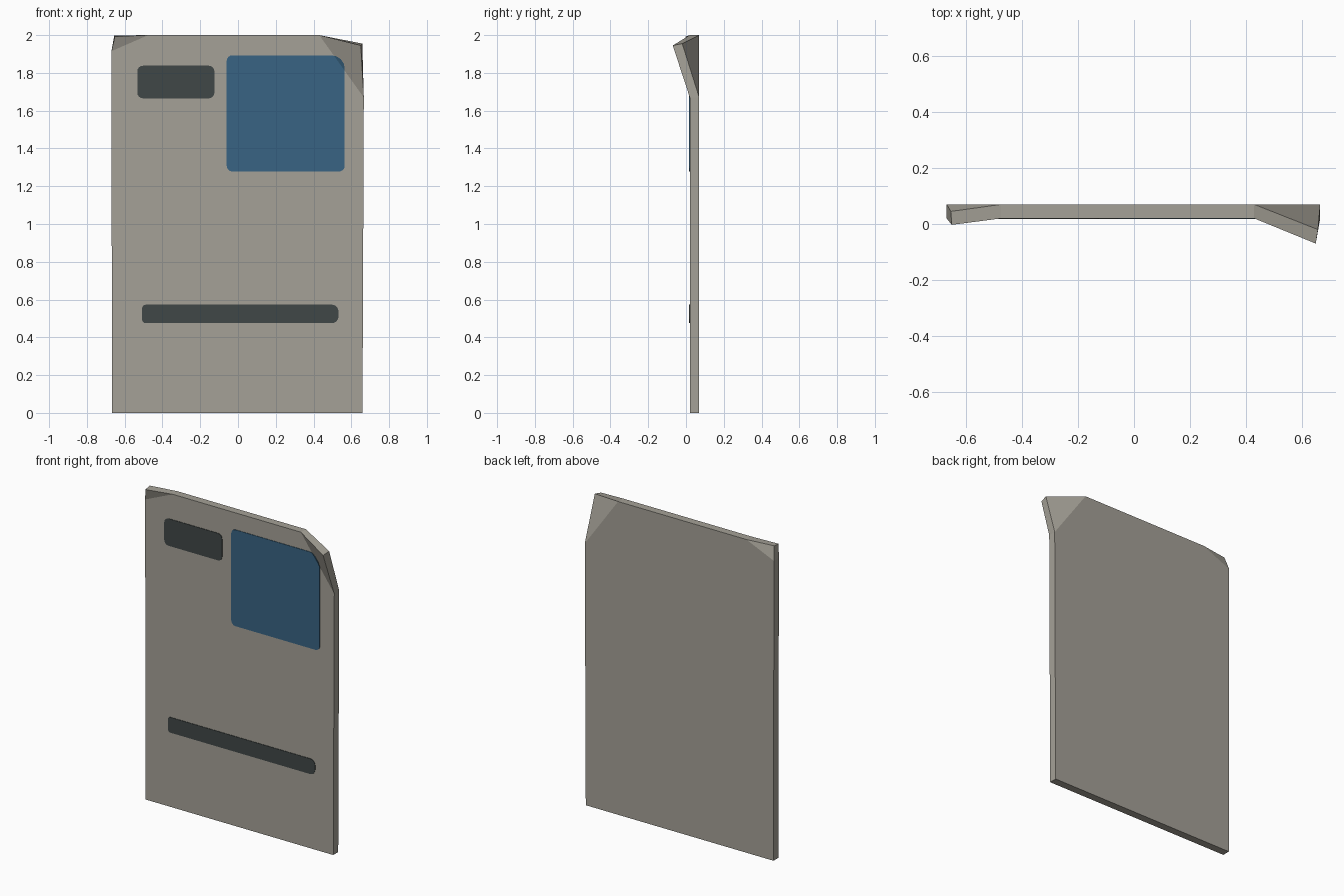
import bpy, bmesh, math
from mathutils import Vector

if "Cube" in bpy.data.objects:
    bpy.data.objects.remove(bpy.data.objects["Cube"])

FRONT, BACK = 0.02, 0.07


def material(name, rgb):
    m = bpy.data.materials.new(name)
    m.diffuse_color = (*rgb, 1)
    m.use_nodes = True
    m.node_tree.nodes["Principled BSDF"].inputs["Base Color"].default_value = m.diffuse_color
    return m


GREY = material("warm_grey", (0.376, 0.356, 0.309))
BLUE = material("blue", (0.04, 0.127, 0.227))
DARK = material("charcoal", (0.051, 0.063, 0.063))


def finish(bm, name, mat):
    bmesh.ops.recalc_face_normals(bm, faces=bm.faces[:])
    mesh = bpy.data.meshes.new(name)
    bm.to_mesh(mesh)
    bm.free()
    mesh.materials.append(mat)
    ob = bpy.data.objects.new(name, mesh)
    bpy.context.collection.objects.link(ob)
    return ob


# Card outline: (x, z), walking round from bottom left; the tips bend forward
outline = [(-0.667, 0), (0.659, 0), (0.666, 1.67), None, (0.43, 2.0),
           (-0.475, 2.0), None, (-0.67, 1.915)]
tips = {3: (Vector((0.65, -0.07, 1.945)), Vector((0.658, -0.02, 1.955))),
        6: (Vector((-0.652, -0.003, 1.992)), Vector((-0.655, 0.045, 1.998)))}

bm = bmesh.new()
layers = []
for side, y in enumerate((FRONT, BACK)):
    vs = [bm.verts.new(tips[i][side] if p is None else (p[0], y, p[1]))
          for i, p in enumerate(outline)]
    bm.faces.new([vs[i] for i in (0, 1, 2, 4, 5, 7)])
    bm.faces.new([vs[i] for i in (2, 3, 4)])      # large bent corner
    bm.faces.new([vs[i] for i in (5, 6, 7)])      # small bent corner
    layers.append(vs)
n = len(outline)
for i in range(n):
    j = (i + 1) % n
    bm.faces.new((layers[0][i], layers[0][j], layers[1][j], layers[1][i]))
finish(bm, "card_with_bent_corners", GREY)

# Plane of the large bent corner, used to wrap the painted panel over the fold
A, B = Vector((0.43, FRONT, 2.0)), Vector((0.666, FRONT, 1.67))
fold_n = (B - A).cross(tips[3][0] - A)
cut_n = Vector((0.33, 0, 0.236)).normalized()


def painted_panel(name, mat, x0, x1, z0, z1, radii):
    """Thin rounded rectangle; radii run from top right anticlockwise."""
    bm = bmesh.new()
    corners = [(x1, z1, -1, -1), (x0, z1, 1, -1), (x0, z0, 1, 1), (x1, z0, -1, 1)]
    pts = []
    for k, ((x, z, sx, sz), r) in enumerate(zip(corners, radii)):
        for s in range(5):
            a = math.pi / 2 * (k + s / 4)
            pts.append((x + sx * r + r * math.cos(a), FRONT, z + sz * r + r * math.sin(a)))
    bm.faces.new([bm.verts.new(p) for p in pts])
    bmesh.ops.bisect_plane(bm, geom=bm.verts[:] + bm.edges[:] + bm.faces[:],
                           plane_co=A, plane_no=cut_n)
    for v in bm.verts:
        if (v.co - A).dot(cut_n) > 1e-5:
            d = v.co - A
            v.co.y = A.y - (fold_n.x * d.x + fold_n.z * d.z) / fold_n.y
    # thicken slightly forward
    ext = bmesh.ops.extrude_face_region(bm, geom=bm.faces[:], use_keep_orig=True)
    for g in ext["geom"]:
        if isinstance(g, bmesh.types.BMVert):
            g.co.y -= 0.003
    finish(bm, name, mat)


painted_panel("blue_panel", BLUE, -0.06, 0.565, 1.278, 1.893, (0.07, 0.03, 0.03, 0.03))
painted_panel("small_dark_panel", DARK, -0.533, -0.125, 1.665, 1.838, (0.03,) * 4)
painted_panel("dark_strip", DARK, -0.508, 0.532, 0.475, 0.573, (0.035, 0.02, 0.02, 0.035))
